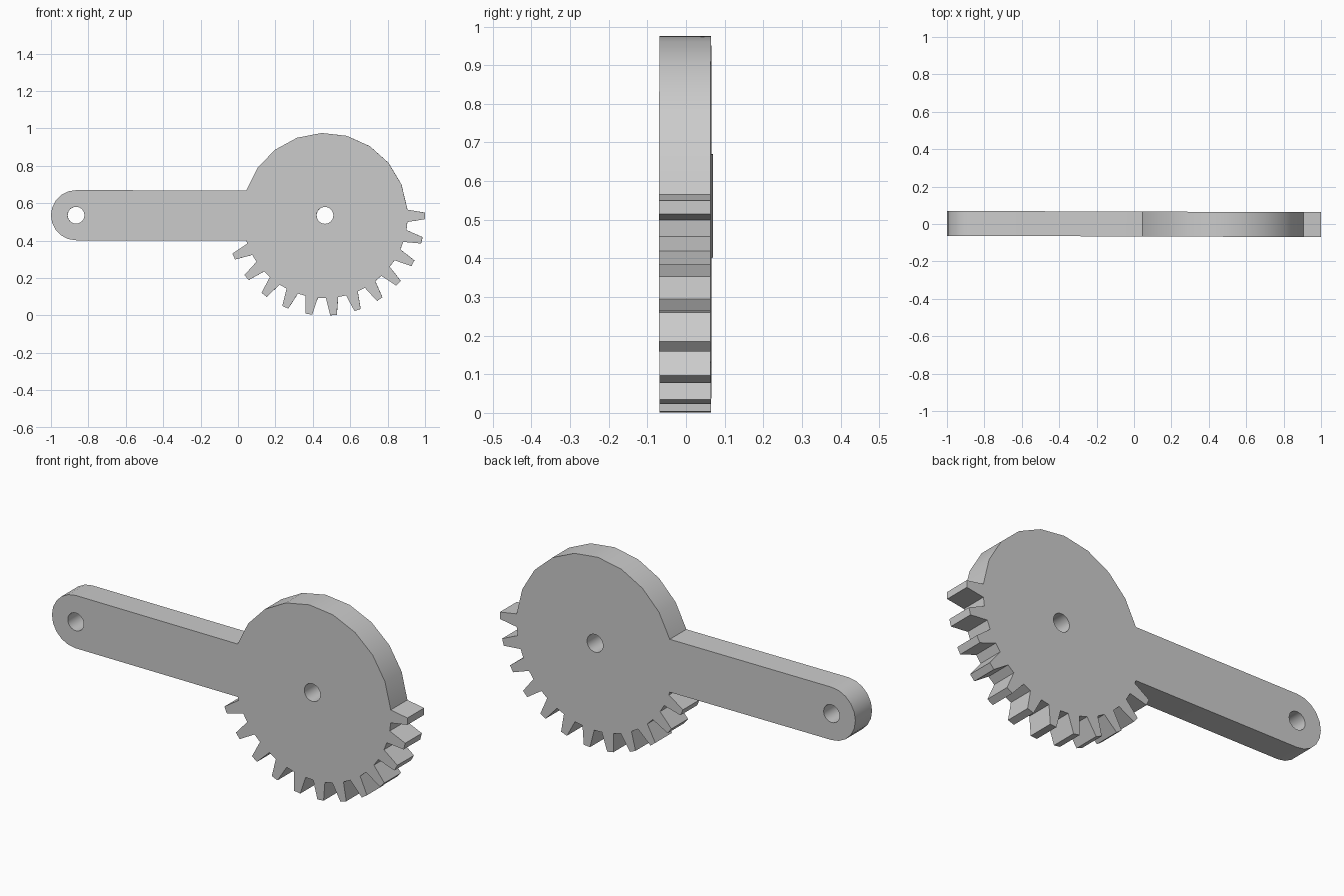
import bpy, bmesh
from math import sin, cos, pi, radians
from mathutils import Vector, Matrix

if "Cube" in bpy.data.objects:
    bpy.data.objects.remove(bpy.data.objects["Cube"])

THICK = 0.133
WHEEL = Vector((0.465, 0.535))
PIVOT = Vector((-0.866, 0.536))
R_WHEEL, R_TIP, R_ARM, R_HOLE = 0.441, 0.535, 0.134, 0.045
TEETH, TOOTH_STEP = 12, 14.13
BASE_HALF, TIP_HALF = 0.033, 0.0175


def arc(center, radius, start, end, steps):
    angles = [radians(start + (end - start) * i / steps) for i in range(steps + 1)]
    return [center + radius * Vector((cos(a), sin(a))) for a in angles]


def tooth(angle):
    """Four corners of one tapered tooth, clockwise round the wheel."""
    turn = Matrix.Rotation(radians(angle), 2)
    profile = [(R_WHEEL, BASE_HALF), (R_TIP, TIP_HALF),
               (R_TIP, -TIP_HALF), (R_WHEEL, -BASE_HALF)]
    return [WHEEL + turn @ Vector(p) for p in profile]


# Outline: plain rim, toothed rim, then the rounded arm
outline = arc(WHEEL, R_WHEEL, 162.4, 22, 8)
for i in range(TEETH):
    outline += tooth(-0.3 - i * TOOTH_STEP)
outline += arc(WHEEL, R_WHEEL, -162.2, -162.2, 1)[:1]
outline += arc(PIVOT, R_ARM, -90, -270, 10)

# Outline and bored holes, filled and extruded to thickness
bm = bmesh.new()
loops = [outline] + [arc(c, R_HOLE, 0, 345, 23) for c in (WHEEL, PIVOT)]
for loop in loops:
    verts = [bm.verts.new((p.x, -THICK / 2, p.y)) for p in loop]
    for a, b in zip(verts, verts[1:] + verts[:1]):
        bm.edges.new((a, b))
bmesh.ops.triangle_fill(bm, use_beauty=True, use_dissolve=False, edges=bm.edges[:])
result = bmesh.ops.extrude_face_region(bm, geom=bm.faces[:])
back = [g for g in result["geom"] if isinstance(g, bmesh.types.BMVert)]
bmesh.ops.translate(bm, verts=back, vec=(0, THICK, 0))
bmesh.ops.recalc_face_normals(bm, faces=bm.faces[:])
# The flat plate sits at a very slight turn
bmesh.ops.rotate(bm, verts=bm.verts[:], cent=(0, 0, 0),
                 matrix=Matrix.Rotation(-0.0035, 3, "Z"))

mesh = bpy.data.meshes.new("toothed_lever")
bm.to_mesh(mesh)
bm.free()
lever = bpy.data.objects.new("toothed_lever", mesh)
bpy.context.collection.objects.link(lever)

# Plain grey metal
grey = bpy.data.materials.new("plain_grey")
grey.use_nodes = True
color = (0.6, 0.6, 0.6, 1)
grey.diffuse_color = color
grey.node_tree.nodes["Principled BSDF"].inputs["Base Color"].default_value = color
mesh.materials.append(grey)

# Smooth rims, sharp plate edges
bpy.context.view_layer.objects.active = lever
lever.select_set(True)
bpy.ops.object.shade_smooth_by_angle(angle=radians(30))
